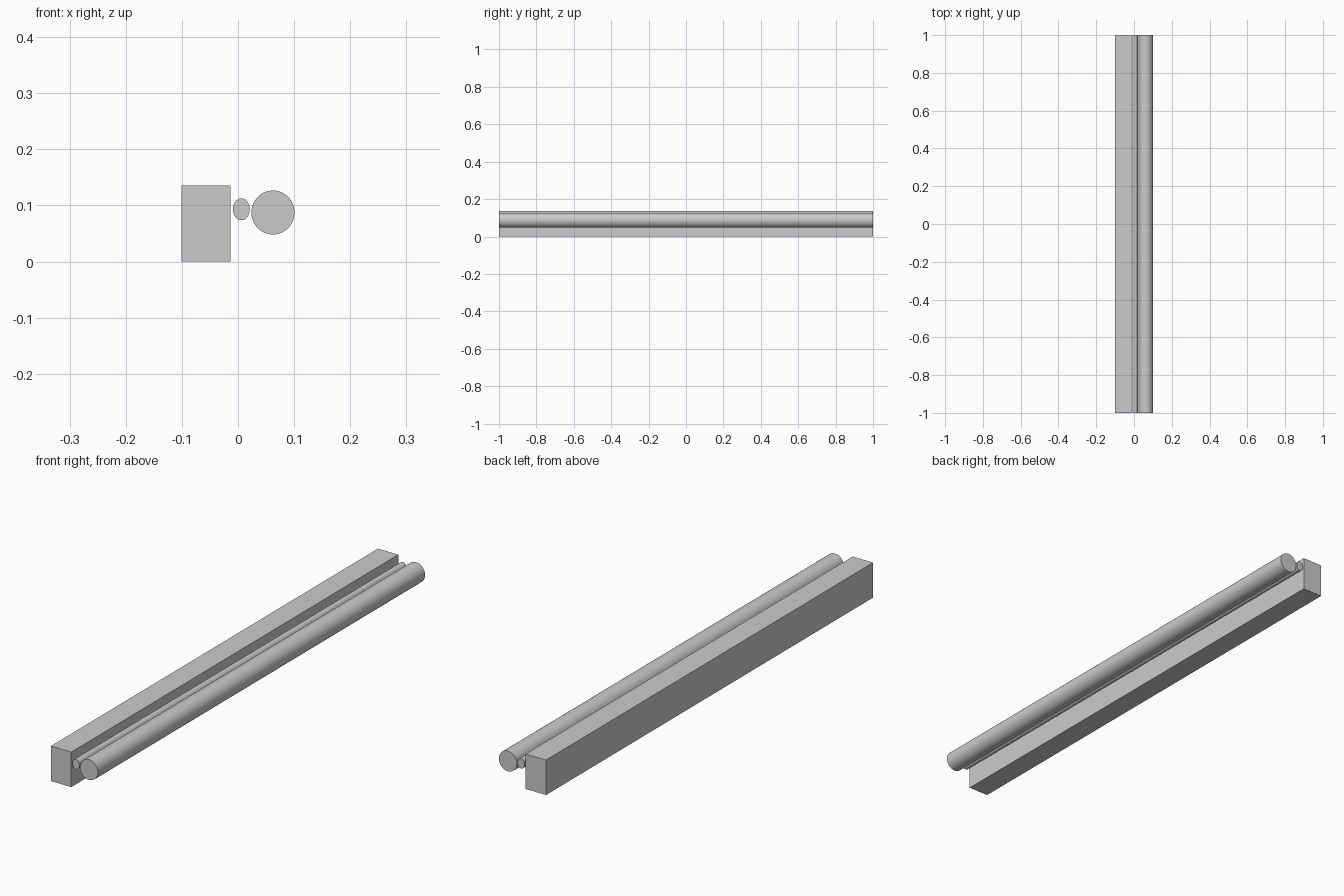
import bpy
import math

if "Cube" in bpy.data.objects:
    bpy.data.objects.remove(bpy.data.objects["Cube"])


def shade(obj):
    bpy.ops.object.select_all(action='DESELECT')
    obj.select_set(True)
    bpy.context.view_layer.objects.active = obj
    bpy.ops.object.shade_smooth_by_angle(angle=math.radians(30))


def add_rod(name, x, z, rx, rz, sides=64):
    """Elliptical rod running the full length along y."""
    bpy.ops.mesh.primitive_cylinder_add(vertices=sides, radius=1, depth=2,
                                        location=(x, 0, z),
                                        rotation=(math.pi / 2, 0, 0))
    rod = bpy.context.object
    rod.name = name
    rod.scale = (rx, rz, 1)
    bpy.ops.object.transform_apply(location=False, rotation=True, scale=True)
    shade(rod)
    return rod


# Rectangular beam
x0, x1, height = -0.101, -0.0137, 0.1355
bpy.ops.mesh.primitive_cube_add(size=1, location=((x0 + x1) / 2, 0, height / 2))
beam = bpy.context.object
beam.name = "beam"
beam.scale = (x1 - x0, 2, height)
bpy.ops.object.transform_apply(location=False, rotation=False, scale=True)

# Thin spacer rod and thick rail beside the beam
add_rod("thin_rod", 0.006, 0.0932, 0.015, 0.0195)
add_rod("thick_rail", 0.0623, 0.0875, 0.0384, 0.0392)
